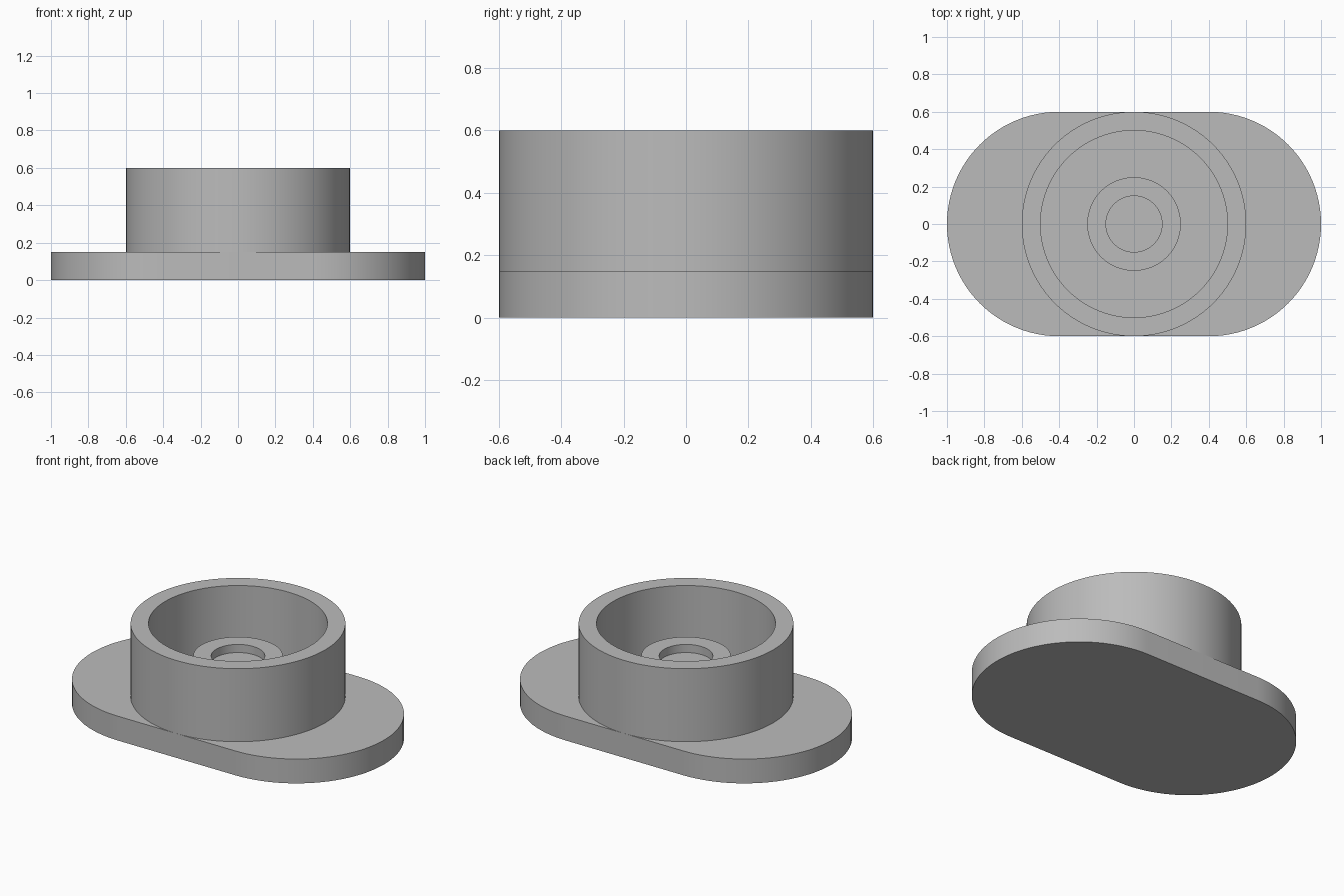
import bpy, bmesh
from math import sin, cos, pi, radians

cube = bpy.data.objects.get("Cube")
if cube:
    bpy.data.objects.remove(cube, do_unlink=True)

SEGMENTS = 96
BASE_TOP = 0.15

grey = bpy.data.materials.new("plain grey")
colour = (0.5, 0.5, 0.5, 1)
grey.use_nodes = True
grey.diffuse_color = colour
grey.node_tree.nodes["Principled BSDF"].inputs["Base Color"].default_value = colour


def finish(name, bm):
    """Turn a bmesh into a smooth object with sharp rims."""
    mesh = bpy.data.meshes.new(name)
    bm.to_mesh(mesh)
    bm.free()
    mesh.materials.append(grey)
    obj = bpy.data.objects.new(name, mesh)
    bpy.context.collection.objects.link(obj)
    bpy.ops.object.select_all(action='DESELECT')
    obj.select_set(True)
    bpy.context.view_layer.objects.active = obj
    bpy.ops.object.shade_smooth_by_angle(angle=radians(30))
    return obj


def lathe(name, profile):
    """Spin a (radius, height) profile around the z axis."""
    bm = bmesh.new()
    verts = [bm.verts.new((r, 0, z)) for r, z in profile]
    edges = [bm.edges.new(pair) for pair in zip(verts, verts[1:])]
    bmesh.ops.spin(bm, geom=verts + edges, cent=(0, 0, 0), axis=(0, 0, 1),
                   angle=2 * pi, steps=SEGMENTS)
    bmesh.ops.remove_doubles(bm, verts=bm.verts, dist=1e-4)
    bmesh.ops.recalc_face_normals(bm, faces=bm.faces)
    # The open bottom rests on the base, so make sure the rim looks up
    rim = max(bm.faces, key=lambda f: f.calc_center_median().z)
    if rim.normal.z < 0:
        bmesh.ops.reverse_faces(bm, faces=bm.faces)
    return finish(name, bm)


# Base plate: two half circles joined by straight sides
bm = bmesh.new()
half = SEGMENTS // 2
outline = []
for side in (1, -1):
    for i in range(half + 1):
        a = -pi / 2 + pi * i / half
        outline.append(bm.verts.new((side * (0.4 + 0.6 * cos(a)),
                                     side * 0.6 * sin(a), 0)))
bottom = bm.faces.new(outline)
top = bmesh.ops.extrude_face_region(bm, geom=[bottom], use_keep_orig=True)["geom"]
bmesh.ops.translate(bm, vec=(0, 0, BASE_TOP),
                    verts=[v for v in top if isinstance(v, bmesh.types.BMVert)])
bmesh.ops.recalc_face_normals(bm, faces=bm.faces)
finish("base_plate", bm)

# Round cup wall, open at the top
lathe("cup_wall", [(0.6, BASE_TOP), (0.6, 0.6), (0.5, 0.6), (0.5, BASE_TOP)])

# Central boss with a shallow blind bore
lathe("centre_boss", [(0.25, BASE_TOP), (0.25, 0.4), (0.15, 0.4),
                      (0.15, 0.35), (0, 0.35)])
